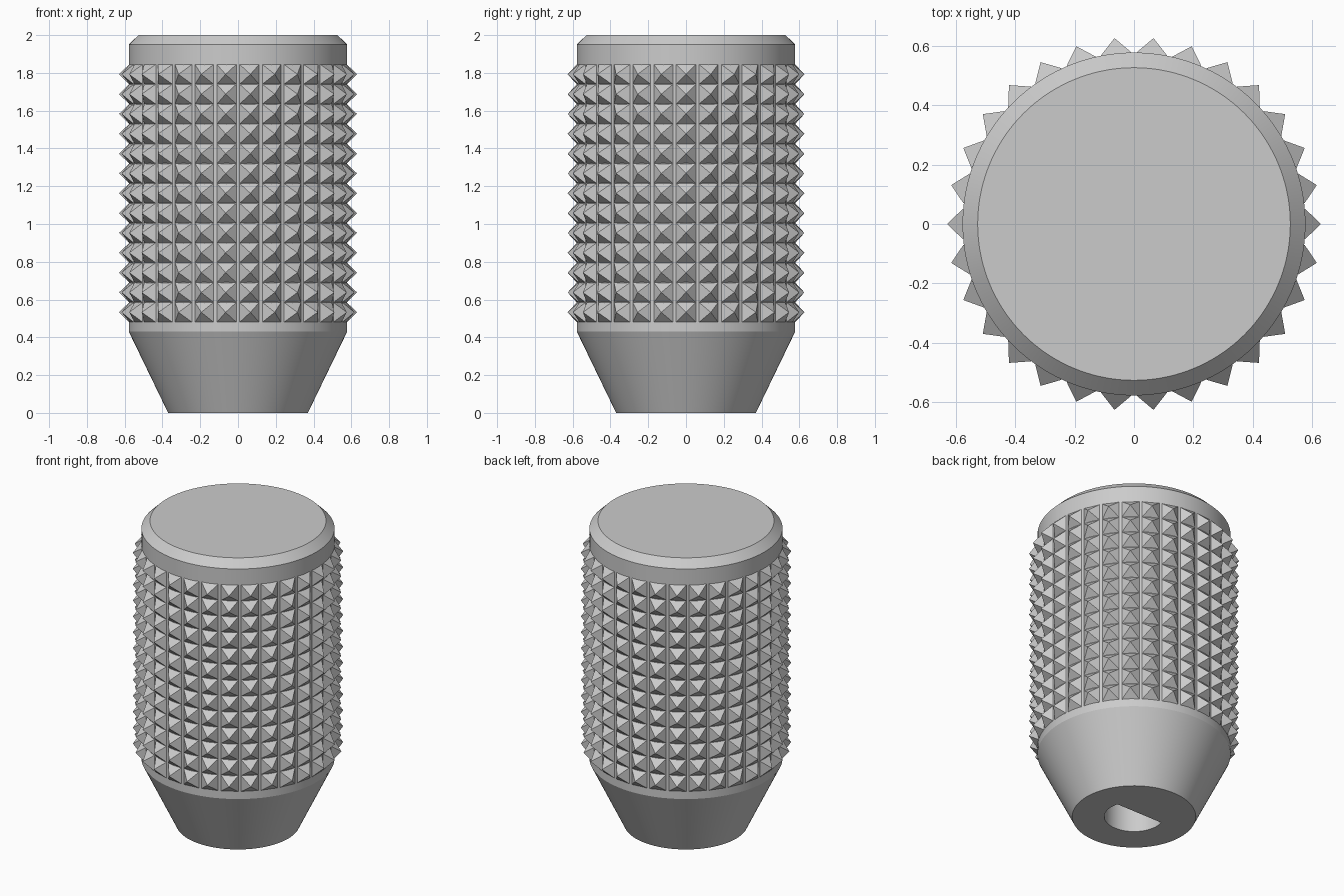
import bpy, bmesh, math
from mathutils import Matrix, Vector

if "Cube" in bpy.data.objects:
    bpy.data.objects.remove(bpy.data.objects["Cube"], do_unlink=True)

grey = bpy.data.materials.new("plain grey")
grey.use_nodes = True
grey.diffuse_color = (0.6, 0.6, 0.6, 1)
grey.node_tree.nodes["Principled BSDF"].inputs["Base Color"].default_value = (0.6, 0.6, 0.6, 1)

BODY_R, SIDES = 0.578, 120
COLUMNS, ROWS = 30, 13
BAND_LOW, BAND_HIGH = 0.48, 1.845
TIP_R, BASE_R, STUD_W = 0.63, 0.576, 0.104


def make_object(name, bm):
    bmesh.ops.recalc_face_normals(bm, faces=bm.faces[:])
    mesh = bpy.data.meshes.new(name)
    bm.to_mesh(mesh)
    bm.free()
    mesh.materials.append(grey)
    obj = bpy.data.objects.new(name, mesh)
    bpy.context.collection.objects.link(obj)
    return obj


def loft(rings):
    """Closed solid through a stack of rings with equal point counts."""
    bm = bmesh.new()
    loops = [[bm.verts.new(p) for p in ring] for ring in rings]
    for low, high in zip(loops, loops[1:]):
        for i in range(len(low)):
            j = (i + 1) % len(low)
            bm.faces.new((low[i], low[j], high[j], high[i]))
    bm.faces.new(loops[0][::-1])
    bm.faces.new(loops[-1])
    return bm


def circle(r, z):
    return [(r * math.cos(math.tau * i / SIDES), r * math.sin(math.tau * i / SIDES), z)
            for i in range(SIDES)]


# Knob body: tapered foot, straight barrel, chamfered cap
profile = [(0.37, 0), (BODY_R, 0.43), (BODY_R, 1.95), (0.527, 2)]
body = make_object("knob_body", loft([circle(r, z) for r, z in profile]))

# D-shaped shaft hole in the underside, flat towards the back
HOLE_R, FLAT, DEPTH = 0.178, 0.05, 0.9
start = math.asin(FLAT / HOLE_R)
sweep = math.pi + 2 * start
arc = [math.pi - start + sweep * i / 48 for i in range(49)]
cutter = make_object("shaft_hole_cutter", loft(
    [[(HOLE_R * math.cos(a), HOLE_R * math.sin(a), z) for a in arc] for z in (-0.1, DEPTH)]))
cutter.hide_render = True
cut = body.modifiers.new("shaft hole", "BOOLEAN")
cut.operation, cut.solver, cut.object = "DIFFERENCE", "EXACT", cutter
bpy.ops.object.select_all(action="DESELECT")
body.select_set(True)
bpy.context.view_layer.objects.active = body
bpy.ops.object.modifier_apply(modifier=cut.name)
bpy.data.objects.remove(cutter, do_unlink=True)
bpy.ops.object.shade_smooth_by_angle(angle=math.radians(20))

# Grip: rows and columns of pyramid studs around the barrel
bm = bmesh.new()
row_h = (BAND_HIGH - BAND_LOW) / ROWS
half = Vector((0, STUD_W / 2, row_h / 2))
for c in range(COLUMNS):
    turn = Matrix.Rotation(math.tau * c / COLUMNS, 3, "Z")
    for r in range(ROWS):
        z = BAND_LOW + row_h * (r + 0.5)
        tip = bm.verts.new(turn @ Vector((TIP_R, 0, z)))
        base = [bm.verts.new(turn @ Vector((BASE_R, sy * half.y, z + sz * half.z)))
                for sy, sz in ((-1, -1), (1, -1), (1, 1), (-1, 1))]
        bm.faces.new(base[::-1])
        for i in range(4):
            bm.faces.new((base[i], base[(i + 1) % 4], tip))
make_object("grip_studs", bm)
